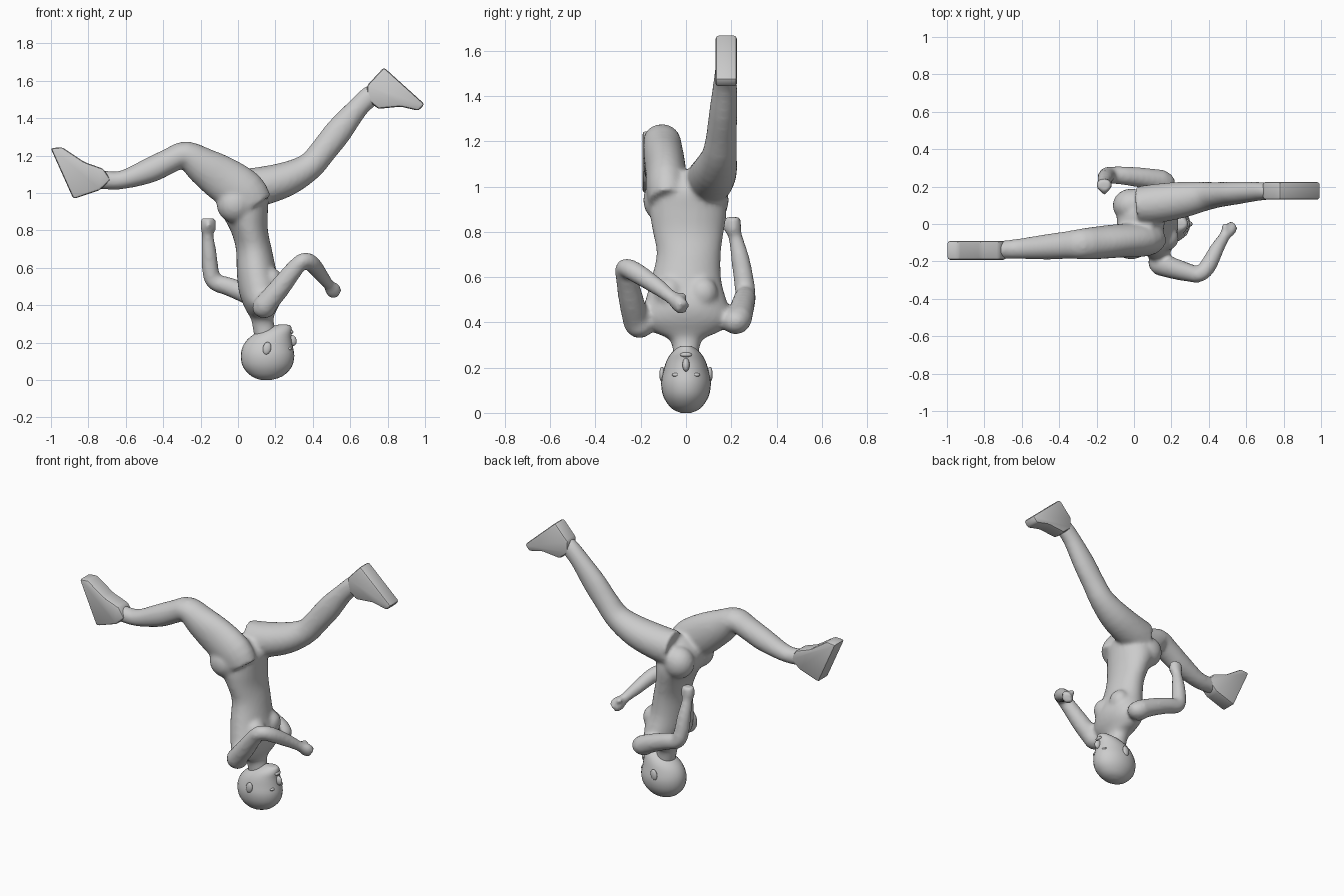
import bpy, bmesh, math
from mathutils import Vector, Matrix

if "Cube" in bpy.data.objects:
    bpy.data.objects.remove(bpy.data.objects["Cube"])


def finish(name, bm, angle=50):
    bmesh.ops.recalc_face_normals(bm, faces=bm.faces)
    me = bpy.data.meshes.new(name)
    bm.to_mesh(me)
    bm.free()
    ob = bpy.data.objects.new(name, me)
    bpy.context.collection.objects.link(ob)
    select([ob])
    bpy.ops.object.shade_smooth_by_angle(angle=math.radians(angle))
    return ob


def select(obs):
    bpy.ops.object.select_all(action='DESELECT')
    for o in obs:
        o.select_set(True)
    bpy.context.view_layer.objects.active = obs[0]


def spline(pts, steps):
    """Catmull-Rom interpolation of rows of numbers."""
    out = []
    for i in range(len(pts) - 1):
        p = [pts[max(0, min(len(pts) - 1, i + k))] for k in (-1, 0, 1, 2)]
        for s in range(steps):
            t = s / steps
            out.append([0.5 * (2 * b + (c - a) * t + (2 * a - 5 * b + 4 * c - d) * t * t
                               + (3 * b - a - 3 * c + d) * t ** 3) for a, b, c, d in zip(*p)])
    return out + [list(pts[-1])]


def loft(name, rings, axis=None, sides=20, steps=3):
    """Rings are (x, y, z, radius in the bend plane, radius across it)."""
    rows = spline([r if len(r) == 5 else (*r, r[3]) for r in rings], steps)
    bm = bmesh.new()
    loops = []
    for i, r in enumerate(rows):
        a, b = rows[max(i - 1, 0)], rows[min(i + 1, len(rows) - 1)]
        t = axis or (Vector(b[:3]) - Vector(a[:3])).normalized()
        u = Vector((0, 1, 0))
        u = (u - t * u.dot(t)).normalized()
        v = t.cross(u)
        loops.append([bm.verts.new(Vector(r[:3]) + v * r[3] * math.cos(k * math.tau / sides)
                                   + u * r[4] * math.sin(k * math.tau / sides)) for k in range(sides)])
    for p, q in zip(loops, loops[1:]):
        for k in range(sides):
            n = (k + 1) % sides
            bm.faces.new((p[k], p[n], q[n], q[k]))
    bm.faces.new(loops[0])
    bm.faces.new(loops[-1])
    return finish(name, bm)


def blob(name, loc, size, tilt=0):
    bm = bmesh.new()
    m = Matrix.Translation(loc) @ Matrix.Rotation(tilt, 4, 'Y') @ Matrix.Diagonal((*size, 1))
    bmesh.ops.create_uvsphere(bm, u_segments=20, v_segments=12, radius=1, matrix=m)
    return finish(name, bm)


def prism(name, profile, y0, y1):
    bm = bmesh.new()
    f = bm.faces.new([bm.verts.new((x, y0, z)) for x, z in profile])
    g = bmesh.ops.extrude_face_region(bm, geom=[f])['geom']
    bmesh.ops.translate(bm, verts=[e for e in g if isinstance(e, bmesh.types.BMVert)], vec=(0, y1 - y0, 0))
    bmesh.ops.bevel(bm, geom=bm.edges[:], offset=0.014, segments=2, affect='EDGES', profile=0.5)
    return finish(name, bm, 35)


skin = []
# Torso and neck, upside down, chest towards +x
skin.append(loft("body", [
    (.05, .01, 1.07, .05, .05), (.04, .01, .99, .12, .14), (.035, .01, .9, .125, .17),
    (.06, .01, .8, .1, .157), (.085, .012, .7, .096, .142), (.1, 0, .58, .107, .157),
    (.12, 0, .48, .117, .185), (.125, 0, .41, .1, .2), (.125, 0, .36, .075, .15),
    (.13, 0, .325, .06, .075), (.14, 0, .27, .06, .058), (.15, 0, .2, .055, .055)],
    axis=Vector((0, 0, -1)), sides=28))
for s in (-1, 1):
    skin.append(blob("bust", (.178, s * .075, .53), (.062, .066, .07)))
    skin.append(blob("buttock", (-.015, s * .1, .94), (.1, .09, .1)))
skin.append(blob("near_shoulder", (.14, -.205, .39), (.065, .065, .06)))
skin.append(blob("far_shoulder", (.15, .22, .405), (.07, .065, .058)))

# Legs, split front and back
skin.append(loft("near_leg", [
    (.08, -.08, .93, .11, .085), (.03, -.085, 1.0, .125, .092), (-.08, -.09, 1.075, .122, .09),
    (-.19, -.1, 1.147, .1, .088), (-.28, -.107, 1.205, .073, .082), (-.36, -.113, 1.175, .068, .074),
    (-.47, -.123, 1.122, .068, .068), (-.62, -.133, 1.07, .05, .054), (-.72, -.138, 1.07, .05, .048),
    (-.82, -.14, 1.07, .05, .042)]))
skin.append(loft("far_leg", [
    (.02, .1, 1.02, .11, .1), (.12, .11, 1.035, .105, .105), (.26, .13, 1.075, .093, .097),
    (.38, .148, 1.14, .075, .078), (.455, .157, 1.225, .072, .068), (.54, .165, 1.333, .073, .062),
    (.64, .173, 1.455, .057, .053), (.71, .176, 1.52, .057, .047), (.78, .176, 1.56, .045, .04)]))

# Bent arms ending in fists
skin.append(loft("near_arm", [
    (.135, -.215, .39, .06), (.22, -.24, .49, .056), (.3, -.262, .592, .048), (.35, -.27, .64, .042),
    (.395, -.225, .622, .045), (.445, -.13, .56, .038), (.485, -.065, .51, .03),
    (.505, -.035, .485, .043, .034), (.53, -.01, .46, .036, .03)]))
skin.append(loft("far_arm", [
    (.15, .23, .41, .06), (.06, .245, .455, .055), (-.05, .258, .5, .05), (-.12, .262, .522, .046),
    (-.145, .258, .57, .045), (-.155, .24, .68, .041), (-.162, .218, .78, .031),
    (-.16, .21, .81, .043, .036), (-.16, .208, .865, .04, .032)]))
skin.append(blob("thumb", (.485, -.02, .515), (.018, .03, .018)))
skin.append(blob("thumb", (-.16, .175, .83), (.018, .02, .03)))

# Blend the overlapping parts into one skin
select(skin)
bpy.ops.object.join()
body = skin[0]
m = body.modifiers.new("blend", 'REMESH')
m.mode = 'VOXEL'
m.voxel_size = .012
m.use_smooth_shade = True
m = body.modifiers.new("soften", 'SMOOTH')
m.factor = .5
m.iterations = 7

# Head with crown on the ground
loft("head", [
    (.15, 0, 0, .025, .022), (.155, 0, .02, .082, .064), (.157, 0, .07, .13, .099),
    (.158, 0, .13, .143, .11), (.16, 0, .185, .132, .1), (.175, 0, .23, .111, .086),
    (.205, 0, .265, .083, .064), (.235, 0, .29, .047, .034), (.24, 0, .296, .025, .018)],
    axis=Vector((0, 0, 1)), sides=28)
blob("nose", (.289, 0, .212), (.024, .016, .03), -.3)
blob("lips", (.283, 0, .257), (.013, .026, .011))
for s, side in ((-1, "near"), (1, "far")):
    blob(side + "_ear", (.155, s * .106, .17), (.022, .012, .034), .2)
    blob(side + "_eye", (.276, s * .042, .168), (.011, .02, .009))

# Wedge shaped feet
prism("near_foot", [(-.88, .968), (-.74, 1.015), (-.68, 1.07), (-.72, 1.13), (-.82, 1.165),
                    (-.94, 1.245), (-1.002, 1.24)], -.192, -.09)
prism("far_foot", [(.78, 1.672), (.998, 1.475), (.965, 1.44), (.87, 1.462), (.75, 1.45),
                   (.69, 1.5), (.69, 1.575)], .13, .225)
